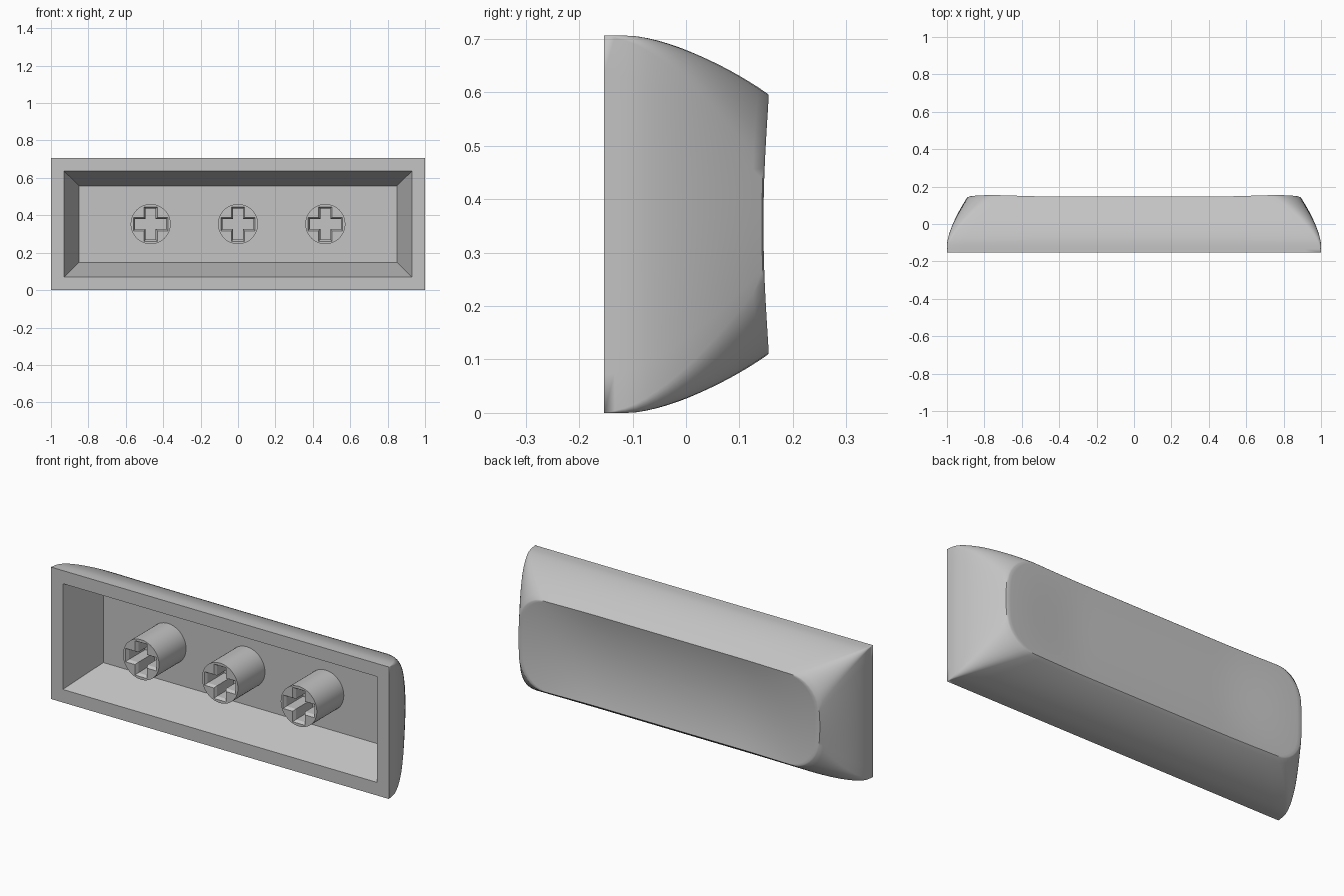
import bpy, bmesh, math

if "Cube" in bpy.data.objects:
    bpy.data.objects.remove(bpy.data.objects["Cube"])

CZ = 0.353                      # height of the centre line
FRONT, FLOOR = -0.153, 0.075    # open face and cavity floor depths

plastic = bpy.data.materials.new("grey plastic")
plastic.diffuse_color = (0.55, 0.55, 0.55, 1)
plastic.use_nodes = True
plastic.node_tree.nodes["Principled BSDF"].inputs["Base Color"].default_value = plastic.diffuse_color


def loft(name, rings, close_end=None):
    """Join rings of (x, y, z) points into one closed skin."""
    bm = bmesh.new()
    rows = [[bm.verts.new(p) for p in ring] for ring in rings]
    n = len(rows[0])
    for a, b in zip(rows, rows[1:]):
        for i in range(n):
            j = (i + 1) % n
            bm.faces.new((a[i], a[j], b[j], b[i]))
    bm.faces.new(rows[0])
    if close_end:
        tip = bm.verts.new(close_end)
        for i in range(n):
            bm.faces.new((rows[-1][i], rows[-1][(i + 1) % n], tip))
    else:
        bm.faces.new(rows[-1])
    bmesh.ops.remove_doubles(bm, verts=bm.verts, dist=1e-5)
    bmesh.ops.recalc_face_normals(bm, faces=bm.faces)
    mesh = bpy.data.meshes.new(name)
    bm.to_mesh(mesh)
    bm.free()
    obj = bpy.data.objects.new(name, mesh)
    bpy.context.collection.objects.link(obj)
    mesh.materials.append(plastic)
    return obj


def outline(hx, hz, r=0.0, bulge=0.0):
    """Rounded rectangle as (x, z) pairs, with short ends bowed outward."""
    pts = []
    corners = [(1, 1, 0), (-1, 1, 90), (-1, -1, 180), (1, -1, 270)]
    for k, (sx, sz, a0) in enumerate(corners):
        arc = []
        for i in range(9):
            a = math.radians(a0 + 90 * i / 8)
            arc.append((sx * (hx - r) + r * math.cos(a),
                        sz * (hz - r) + r * math.sin(a)))
        pts += arc
        nx, nz, na = corners[(k + 1) % 4]
        a = math.radians(na)
        end = (nx * (hx - r) + r * math.cos(a), nz * (hz - r) + r * math.sin(a))
        steps = 24 if k % 2 == 0 else 10
        for i in range(1, steps):
            t = i / steps
            pts.append(tuple(p + (q - p) * t for p, q in zip(arc[-1], end)))
    return [(x - math.copysign(bulge, x) * (z / hz) ** 2 * min(1, abs(x) / hx) ** 4, z)
            for x, z in pts]


def dish(x, z):
    """Depth of the scooped back surface, rising toward both ends."""
    t = min(1, max(0, (abs(x) - 0.4) / 0.49))
    t = t * t * (3 - 2 * t)
    return 0.12 + 0.025 * t + (0.027 - 0.015 * t) * (z / 0.245) ** 2


# Key cap: cavity floor, cavity walls, front rim, curved sides, then the dish
rings = [[(x, FLOOR, z + CZ) for x, z in outline(0.85, 0.205)],
         [(x, FRONT, z + CZ) for x, z in outline(0.93, 0.283)]]
LAYERS = 16
for k in range(LAYERS + 1):
    f = k / LAYERS
    y = FRONT + f * 0.3
    inset = 0.108 * max(0, (y + 0.11) / 0.257) ** 1.5
    flat = outline(1 - inset, CZ - inset, 0.14 * f ** 1.3, 0.025 * f * f)
    rings.append([(x, FRONT + f * (dish(x, z) - 0.003 - FRONT), z + CZ) for x, z in flat])
rim = flat
for s in [0.99] + [0.97 - 0.08 * i for i in range(12)]:
    rings.append([(x * s, dish(x * s, z * s), z * s + CZ) for x, z in rim])
cap = loft("key_cap", rings, (0, dish(0, 0), CZ))
bpy.context.view_layer.objects.active = cap
cap.select_set(True)
bpy.ops.object.shade_smooth_by_angle(angle=math.radians(35))
cap.select_set(False)


def cross(cx, y, arm, half):
    """Plus-shaped ring of twelve points."""
    quarter = [(arm, half), (half, half), (half, arm)]
    pts = []
    for q in range(4):
        for a, b in quarter:
            for _ in range(q):
                a, b = -b, a
            pts.append((cx + a, y, b + CZ))
    return pts


# Three round stems with a chamfered cross socket
for label, cx in (("left", -0.467), ("middle", 0.0), ("right", 0.467)):
    circle = [(cx + 0.107 * math.cos(math.tau * i / 48),
               CZ + 0.107 * math.sin(math.tau * i / 48)) for i in range(48)]
    stem = loft(label + "_stem", [[(x, y, z) for x, z in circle]
                                  for y in (FRONT, FLOOR + 0.01)])
    for face in stem.data.polygons:
        face.use_smooth = len(face.vertices) == 4
    cutter = loft("socket_cutter", [cross(cx, -0.17, 0.092, 0.036),
                                    cross(cx, FRONT, 0.092, 0.036),
                                    cross(cx, FRONT + 0.015, 0.083, 0.027),
                                    cross(cx, 0.0, 0.083, 0.027)])
    cutter.hide_render = True
    mod = stem.modifiers.new("socket", 'BOOLEAN')
    mod.operation = 'DIFFERENCE'
    mod.solver = 'EXACT'
    mod.object = cutter
    bpy.context.view_layer.objects.active = stem
    bpy.ops.object.modifier_apply(modifier=mod.name)
    bpy.data.objects.remove(cutter)
